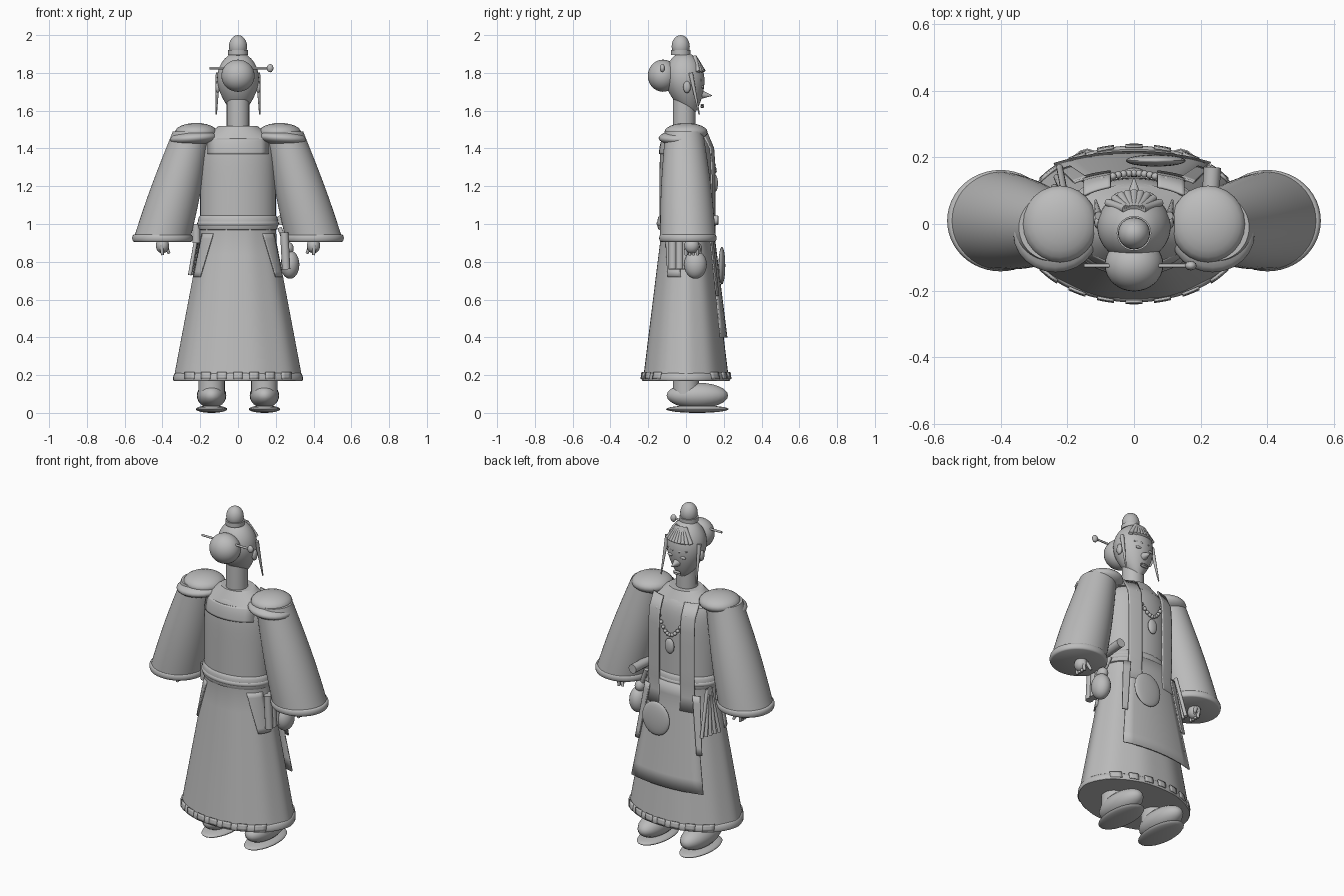
import bpy, bmesh, math
from mathutils import Vector

if "Cube" in bpy.data.objects:
    bpy.data.objects.remove(bpy.data.objects["Cube"])

grey = bpy.data.materials.new("plain_grey")
grey.use_nodes = True
grey.diffuse_color = (.5, .5, .5, 1)
grey.node_tree.nodes["Principled BSDF"].inputs["Base Color"].default_value = grey.diffuse_color

HEM, WAIST, TOP = .17, .97, 1.52
SIDES = (-1, 1)


def mix(start, end, t):
    return start + (end - start) * t


def bulge(t):
    return math.sqrt(max(0, math.sin(math.pi * t)))


def finish(bm, name):
    bmesh.ops.recalc_face_normals(bm, faces=bm.faces)
    mesh = bpy.data.meshes.new(name)
    bm.to_mesh(mesh)
    bm.free()
    mesh.materials.append(grey)
    obj = bpy.data.objects.new(name, mesh)
    bpy.context.collection.objects.link(obj)
    bpy.ops.object.select_all(action='DESELECT')
    obj.select_set(True)
    bpy.context.view_layer.objects.active = obj
    bpy.ops.object.shade_smooth_by_angle(angle=math.radians(45))
    return obj


def bridge(bm, rows, closed):
    for low, high in zip(rows, rows[1:]):
        for i in range(0 if closed else 1, len(low)):
            bm.faces.new((low[i - 1], low[i], high[i], high[i - 1]))


def loft(name, section, steps=12, sides=48, pleat=0):
    """Skin ellipses; section(t) gives centre x, y, z and both radii."""
    bm = bmesh.new()
    rows = []
    for step in range(steps + 1):
        x, y, z, rx, ry = section(step / steps)
        row = []
        for i in range(sides):
            angle = math.tau * i / sides
            fold = 1 + pleat * math.cos(10 * angle)
            row.append(bm.verts.new((x + rx * fold * math.cos(angle),
                                     y + ry * fold * math.sin(angle), z)))
        rows.append(row)
    bridge(bm, rows, closed=True)
    bm.faces.new(rows[0])
    bm.faces.new(rows[-1])
    return finish(bm, name)


def ball(name, at, size, segments=24):
    bm = bmesh.new()
    bmesh.ops.create_uvsphere(bm, u_segments=segments, v_segments=segments // 2, radius=1)
    bmesh.ops.scale(bm, vec=size, verts=bm.verts)
    obj = finish(bm, name)
    obj.location = at
    return obj


def rod(name, start, end, radius, taper=1, segments=12):
    start, end = Vector(start), Vector(end)
    bm = bmesh.new()
    bmesh.ops.create_cone(bm, cap_ends=True, segments=segments, radius1=radius,
                          radius2=radius * taper, depth=(end - start).length)
    obj = finish(bm, name)
    obj.location = (start + end) / 2
    obj.rotation_euler = (end - start).to_track_quat('Z', 'Y').to_euler()
    return obj


def body(z):
    """Half width and half depth of the clothed body at a height."""
    if z < WAIST:
        t = (z - HEM) / (WAIST - HEM)
        return mix(.34, .19, t), mix(.23, .13, t)
    swell = math.sqrt(1 - ((z - WAIST) / (TOP - WAIST)) ** 10)
    return .2 * swell, .14 * swell


def robe(name, low, high, gap=0, **options):
    """Closed ring of cloth around the body, rounded outward by gap."""
    def section(t):
        z = mix(low, high, t)
        rx, ry = body(z)
        return 0, 0, z, rx + gap * bulge(t), ry + gap * bulge(t)
    return loft(name, section, **options)


def drape(name, low, high, edges, front=1, bend=1, gap=.008, steps=8):
    """Cloth strip lying on the body; edges(t) gives its two x limits."""
    bm = bmesh.new()
    rows = []
    for step in range(steps + 1):
        t = step / steps
        z = mix(low, high, t)
        rx, ry = body(z)
        left, right = edges(t)
        row = []
        for i in range(steps + 1):
            x = mix(left, right, i / steps)
            y = ry * math.sqrt(max(0, 1 - bend * (x / rx) ** 2)) + gap
            row.append(bm.verts.new((x, front * y, z)))
        rows.append(row)
    bridge(bm, rows, closed=False)
    obj = finish(bm, name)
    solid = obj.modifiers.new("thickness", 'SOLIDIFY')
    solid.thickness = .008
    solid.offset = 0


# Robe: pleated skirt, hem, torso, sash and collar
robe("skirt", HEM, WAIST, pleat=.008, sides=80)
robe("torso", WAIST, 1.5, steps=24)
robe("hem_band", HEM, .21, gap=.007)
robe("sash", .965, 1.045, gap=.012)
robe("sash_cord", .985, 1.02, gap=.016)
loft("collar", lambda t: (0, 0, mix(1.45, TOP, t), mix(.2, .1, t), mix(.12, .08, t)))
drape("back_yoke", 1.37, 1.45, lambda t: (-.16, .16), front=-1, gap=.003)
for side in SIDES:
    for i in range(-3, 4):
        middle = i * .085
        drape("hem_block", .18, .215, lambda t: (middle - .025, middle + .025), front=side, steps=3)

# Front tabard with lapels, ribbons and a medallion
drape("tabard", .4, 1, lambda t: (-mix(.24, .14, t), mix(.23, .14, t)), bend=.5, gap=.014)
for side in SIDES:
    drape("lapel", .85, 1.48, lambda t: (side * .07, side * .15), bend=.5, gap=.016)
    drape("tabard_ribbon", .62, .95, lambda t: (side * mix(.19, .14, t), side * mix(.22, .18, t)),
          bend=.5, gap=.024)
    drape("back_flap", .72, .95, lambda t: (side * mix(.2, .13, t), side * mix(.235, .188, t)), front=-1)
ball("medallion", at=(.065, .19, .78), size=(.09, .018, .1))

# Necklace
for i in range(-6, 7):
    t = i / 6
    ball("necklace_bead", at=(t * .095, .152 - .02 * t * t, 1.28 + .13 * t * t),
         size=(.011, .011, .011), segments=12)
ball("pendant", at=(0, .155, 1.215), size=(.03, .014, .045))


def build_arm(side):
    def sleeve(t):
        swell = 1 + .06 * math.sin(math.pi * t)
        return (side * mix(.245, .4, t), mix(-.01, .01, t), mix(1.49, .93, t),
                mix(.1, .15, t) * swell, mix(.1, .147, t) * swell)

    def cuff(t):
        return side * .4, .01, mix(.905, .945, t), .15 + .01 * bulge(t), .142 + .01 * bulge(t)

    loft("sleeve", sleeve)
    loft("cuff", cuff)
    ball("shoulder_pad", at=(side * .222, 0, 1.485), size=(.112, .115, .05))
    rim = ball("shoulder_rim", at=(side * .235, -.03, 1.455), size=(.127, .115, .04))
    rim.rotation_euler.y = side * .07
    ball("palm", at=(side * .4, .03, .885), size=(.035, .04, .04))
    for i in range(4):
        y = i * .02
        rod("finger", (side * .405, y, .89), (side * .4, y, .835), radius=.011, taper=.7)
    rod("thumb", (side * .385, .06, .89), (side * .365, .075, .845), radius=.011, taper=.7)


def build_foot(side):
    x = side * .14
    rod("ankle", (x, 0, .1), (x, 0, .22), radius=.07, segments=24)
    ball("shoe", at=(x, .06, .092), size=(.078, .163, .068))
    ball("sole", at=(x, .06, .02), size=(.083, .166, .02))


for side in SIDES:
    build_arm(side)
    build_foot(side)


# Head and face
def head(t):
    radius = .11 * max(.1, bulge(t ** 1.3))
    return 0, .04 * (1 - t) ** 3 - .01, mix(1.575, 1.91, t), radius, radius * .95


loft("head", head, steps=20)
rod("neck", (0, -.01, 1.48), (0, -.01, 1.66), radius=.06, segments=24)
rod("nose", (0, .085, 1.685), (0, .137, 1.68), radius=.022, taper=.1)
for side in SIDES:
    ball("eye", at=(side * .04, .087, 1.725), size=(.02, .008, .008), segments=12)
    rod("brow", (side * .018, .094, 1.757), (side * .064, .076, 1.762), radius=.005)
    ball("ear", at=(side * .107, .005, 1.725), size=(.013, .02, .032), segments=12)
    rod("side_lock", (side * .106, .025, 1.8), (side * .115, .07, 1.58), radius=.012, taper=.3)
for z in (1.62, 1.63):
    ball("lip", at=(0, .086, z), size=(.025, .01, .006), segments=12)

# Hair: fringe strands, bun, topknot and long pin
for i in range(-4, 5):
    t = i / 4
    rod("fringe_strand", (t * .025, .045, 1.885), (t * .078, .094 - .03 * t * t, 1.805), radius=.012)
ball("bun", at=(0, -.122, 1.785), size=(.088, .08, .085), segments=32)
ball("topknot", at=(0, -.028, 1.94), size=(.048, .048, .06))
rod("topknot_band", (0, -.028, 1.895), (0, -.028, 1.92), radius=.052, segments=24)
rod("hairpin", (-.15, -.125, 1.825), (.17, -.125, 1.825), radius=.006)
ball("hairpin_bead", at=(.17, -.125, 1.825), size=(.018, .014, .022), segments=12)

# Hung from the sash: gourd, case and scroll on one side, ribbons on the other
ball("gourd", at=(.275, .05, .785), size=(.05, .06, .075))
ball("gourd_top", at=(.265, .05, .87), size=(.03, .035, .035))
rod("gourd_cord", (.262, .05, .87), (.22, .06, .98), radius=.012)
for i in range(3):
    y = -.035 * i
    rod("case_tube", (.255, y, .76), (.245, y, .955), radius=.022)
rod("scroll", (.225, .02, 1.02), (.235, .17, 1.02), radius=.026)
for i in range(5):
    rod("hanging_ribbon", (-.21, .07 + i * .008, .99), (-.255 + i * .008, .05 + i * .03, .73), radius=.01)
rod("ribbon_knot", (-.22, 0, .9), (-.22, 0, 1), radius=.022)
